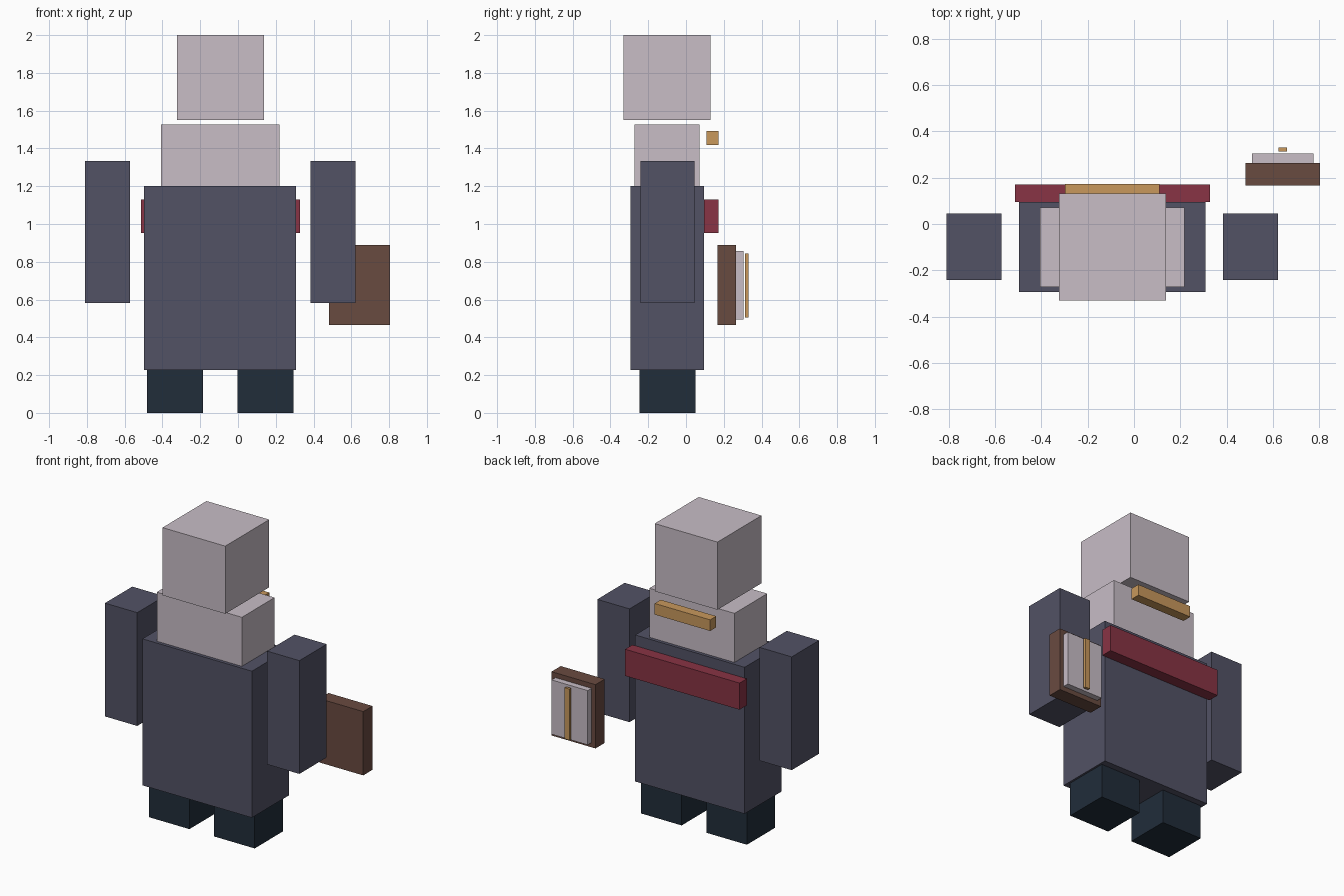
import bpy

if "Cube" in bpy.data.objects:
    bpy.data.objects.remove(bpy.data.objects["Cube"])


def material(name, r, g, b):
    mat = bpy.data.materials.new(name)
    mat.diffuse_color = (r, g, b, 1.0)
    mat.use_nodes = True
    mat.node_tree.nodes["Principled BSDF"].inputs["Base Color"].default_value = mat.diffuse_color
    return mat


PALE = material("pale_lilac", 0.578, 0.510, 0.565)
SLATE = material("slate_cloth", 0.084, 0.084, 0.130)
NAVY = material("dark_navy", 0.015, 0.026, 0.042)
RED = material("crimson", 0.246, 0.033, 0.058)
GOLD = material("gold", 0.578, 0.314, 0.107)
BROWN = material("brown_leather", 0.141, 0.069, 0.051)


def box(name, mat, x, y, z):
    """Box spanning the (min, max) range on each axis."""
    bpy.ops.mesh.primitive_cube_add(size=1)
    ob = bpy.context.object
    ob.name = name
    ob.location = [(a + b) / 2 for a, b in (x, y, z)]
    ob.scale = [b - a for a, b in (x, y, z)]
    bpy.ops.object.transform_apply(location=True, rotation=False, scale=True)
    ob.data.materials.append(mat)
    return ob


# The figure's own centre line sits left of the origin
CX = -0.094


def pair(name, mat, inner, outer, y, z):
    """Two mirrored boxes either side of the figure's centre line."""
    box(name + "_right", mat, (CX + inner, CX + outer), y, z)
    box(name + "_left", mat, (CX - outer, CX - inner), y, z)


# Head, chest and robe
box("head", PALE, (-0.323, 0.138), (-0.331, 0.131), (1.55, 2.0))
box("chest", PALE, (-0.407, 0.219), (-0.272, 0.072), (1.20, 1.526))
box("robe", SLATE, (-0.497, 0.308), (-0.294, 0.094), (0.226, 1.20))

# Limbs
pair("arm", SLATE, 0.478, 0.715, (-0.242, 0.045), (0.581, 1.334))
pair("leg", NAVY, 0.091, 0.389, (-0.246, 0.050), (0.0, 0.226))

# Sash and clasp on the back
box("sash", RED, (-0.514, 0.328), (0.095, 0.171), (0.952, 1.129))
box("clasp", GOLD, (-0.298, 0.110), (0.108, 0.172), (1.418, 1.492))

# Book beside the arm
box("book_cover", BROWN, (0.481, 0.804), (0.167, 0.264), (0.464, 0.888))
box("book_pages", PALE, (0.510, 0.776), (0.264, 0.304), (0.495, 0.856))
box("book_marker", GOLD, (0.625, 0.661), (0.313, 0.331), (0.505, 0.845))
